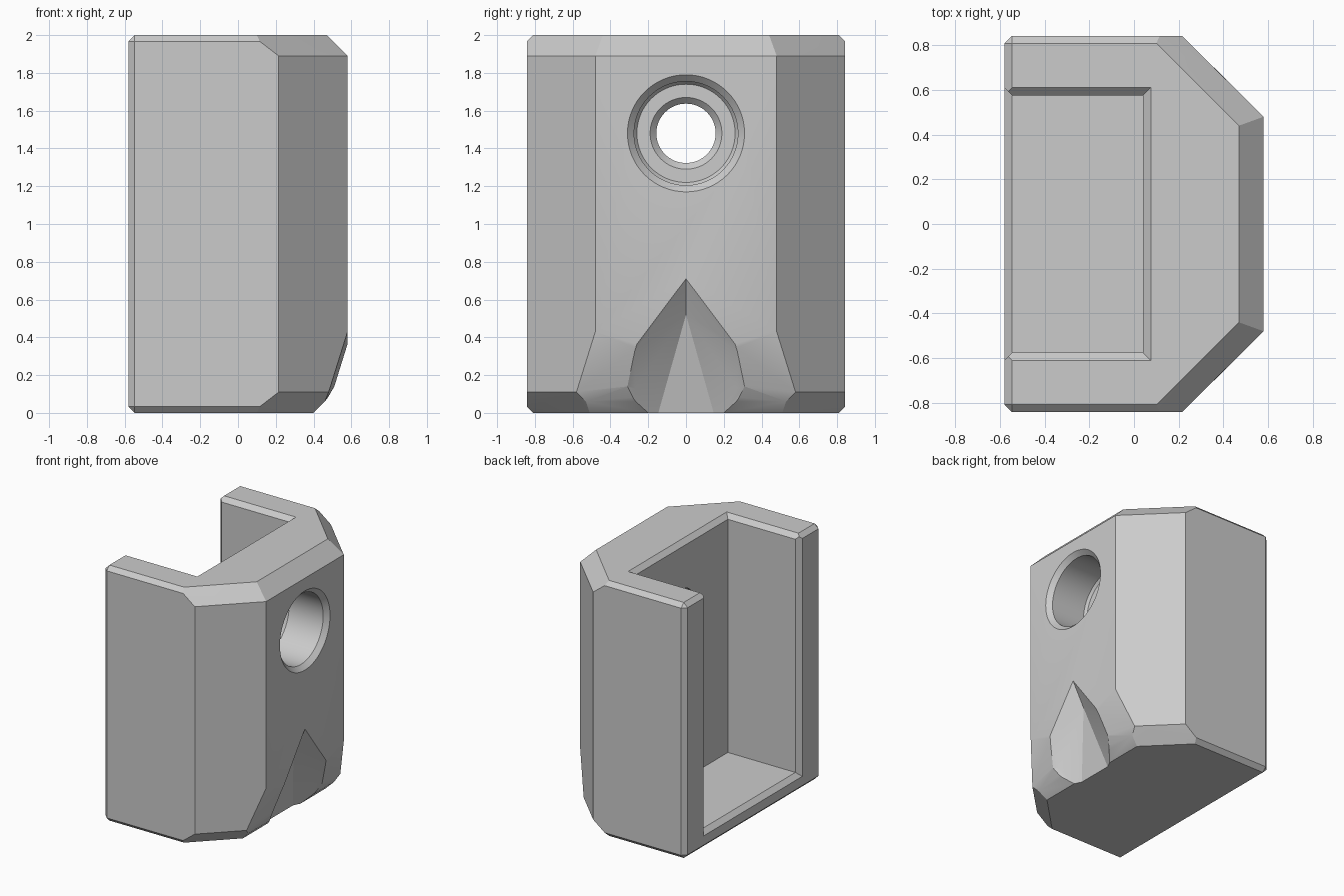
import bpy, bmesh, math

cube = bpy.data.objects.get("Cube")
if cube:
    bpy.data.objects.remove(cube, do_unlink=True)

grey = bpy.data.materials.new("plain_grey")
grey.use_nodes = True
colour = (0.6, 0.6, 0.6, 1)
grey.diffuse_color = colour
grey.node_tree.nodes["Principled BSDF"].inputs["Base Color"].default_value = colour


def make_object(name, bm):
    bmesh.ops.recalc_face_normals(bm, faces=bm.faces)
    mesh = bpy.data.meshes.new(name)
    bm.to_mesh(mesh)
    bm.free()
    mesh.materials.append(grey)
    obj = bpy.data.objects.new(name, mesh)
    bpy.context.collection.objects.link(obj)
    return obj


def hull(name, half_points):
    """Convex solid from points mirrored across y = 0."""
    bm = bmesh.new()
    points = {(x, s * y, z) for x, y, z in half_points for s in (1, -1)}
    verts = [bm.verts.new(p) for p in sorted(points)]
    result = bmesh.ops.convex_hull(bm, input=verts)
    spare = {v for v in result["geom_interior"] + result["geom_unused"]
             if isinstance(v, bmesh.types.BMVert) and v.is_valid}
    bmesh.ops.delete(bm, geom=list(spare), context="VERTS")
    bmesh.ops.dissolve_limit(bm, angle_limit=math.radians(0.5),
                             verts=bm.verts, edges=bm.edges)
    return make_object(name, bm)


def lathe_x(name, profile, height, sides=64):
    """Solid of revolution about a line along x."""
    bm = bmesh.new()
    rings = []
    for x, r in profile:
        angles = [math.tau * i / sides for i in range(sides)]
        rings.append([bm.verts.new((x, r * math.sin(a), height + r * math.cos(a)))
                      for a in angles])
    for a, b in zip(rings, rings[1:]):
        for i in range(sides):
            j = (i + 1) % sides
            bm.faces.new((a[i], a[j], b[j], b[i]))
    bm.faces.new(rings[0])
    bm.faces.new(rings[-1])
    return make_object(name, bm)


def cut(target, cutter):
    cutter.hide_render = True
    mod = target.modifiers.new("cut", "BOOLEAN")
    mod.operation, mod.solver, mod.object = "DIFFERENCE", "EXACT", cutter
    bpy.context.view_layer.objects.active = target
    bpy.ops.object.modifier_apply(modifier=mod.name)
    bpy.data.objects.remove(cutter, do_unlink=True)


# Chamfered housing: outline, with small edges at the back and wide ones in front
B, W, H = 0.58, 0.842, 2.0
c = 0.033
body_points = []
for end, sign in ((0, 1), (H, -1)):
    body_points += [
        (-B + c, W - c, end), (0.10, W - c, end),
        (-B, W - c, end + sign * c), (-B + c, W, end + sign * c),
        (0.115, W, end + sign * c), (0.215, W, end + sign * 0.11)]
body_points += [(0.47, 0.44, H), (B, 0.48, H - 0.11)]
# Sloping toe and the raised lip beside the recess
body_points += [(B, 0.48, 0.43), (0.48, 0.58, 0.11), (0.46, 0.53, 0.06),
                (0.40, 0.51, 0), (B, 0.245, 0.36), (0.51, 0.31, 0.14),
                (0.475, 0.285, 0.08)]
housing = hull("housing", body_points)

# Open pocket at the back and top, with flared rims
y, floor, wall, f = 0.575, 0.14, 0.04, 0.07
cut(housing, hull("pocket", [(px, y, pz) for px in (-1, wall) for pz in (floor, 3)]))
cut(housing, hull("pocket_top_flare", [
    p for pz, d in ((H - f / 2, 0), (H + f / 2, f))
    for p in ((-1, y + d, pz), (wall + d, y + d, pz))]))
cut(housing, hull("pocket_back_flare", [
    p for px, d in ((-B + f / 2, 0), (-B - f / 2, f))
    for p in ((px, y + d, floor - d), (px, y + d, 3))]))

# Stepped round bore
cut(housing, lathe_x("bore", [
    (0.63, 0.36), (0.545, 0.275), (0.25, 0.275), (0.23, 0.26),
    (0.23, 0.19), (0.197, 0.157), (-0.1, 0.157)], 1.48))

# Triangular recess in the toe
cut(housing, hull("recess", [
    (0.48, 0, 0.52), (0.48, 0.27, 0.13), (0.63, 0, 0.805), (0.63, 0.232, 0.475),
    (0.63, 0.47, 0.18), (0.36, 0.165, -0.065), (0.585, 0.465, 0.01),
    (0.63, 0.47, -0.065)]))

bpy.ops.object.select_all(action="DESELECT")
housing.select_set(True)
bpy.context.view_layer.objects.active = housing
bpy.ops.object.shade_smooth_by_angle(angle=math.radians(25))
